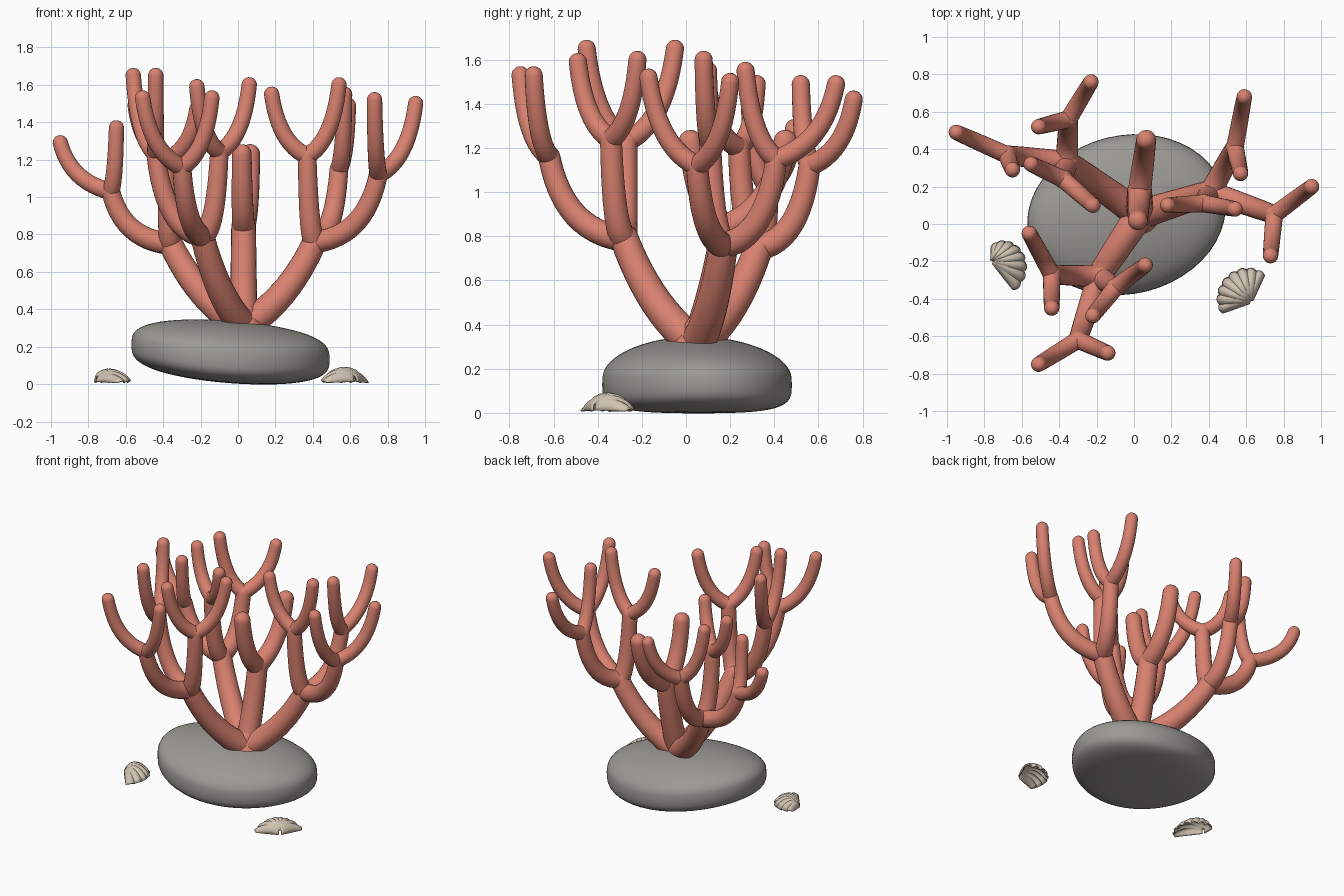
import bpy, bmesh, math
from mathutils import Vector

if "Cube" in bpy.data.objects:
    bpy.data.objects.remove(bpy.data.objects["Cube"])


def material(name, rgb):
    m = bpy.data.materials.new(name)
    m.use_nodes = True
    m.diffuse_color = (*rgb, 1)
    bsdf = m.node_tree.nodes["Principled BSDF"]
    bsdf.inputs["Base Color"].default_value = (*rgb, 1)
    bsdf.inputs["Roughness"].default_value = 0.8
    return m


CORAL = material("coral pink", (0.69, 0.22, 0.16))
STONE = material("stone grey", (0.33, 0.32, 0.295))
CREAM = material("shell cream", (0.64, 0.55, 0.45))


def finish(bm, name, mat, angle=60):
    bmesh.ops.recalc_face_normals(bm, faces=bm.faces)
    mesh = bpy.data.meshes.new(name)
    bm.to_mesh(mesh)
    bm.free()
    mesh.materials.append(mat)
    ob = bpy.data.objects.new(name, mesh)
    bpy.context.collection.objects.link(ob)
    bpy.ops.object.select_all(action="DESELECT")
    ob.select_set(True)
    bpy.context.view_layer.objects.active = ob
    bpy.ops.object.shade_smooth_by_angle(angle=math.radians(angle))
    return ob


def tube(bm, start, end, r0, r1, reach, lift, steps=12, sides=20):
    """Tapered upward-bending limb with a rounded end."""
    a, c = Vector(start), Vector(end)
    d = c - a
    b = a + Vector((d.x * reach, d.y * reach, d.z * lift))
    rows = []
    for i in range(steps + 1):
        t = i / steps
        p = a * (1 - t) ** 2 + b * 2 * t * (1 - t) + c * t * t
        tan = ((b - a) * (1 - t) + (c - b) * t).normalized()
        rows.append((p, tan, r0 + (r1 - r0) * t))
    for i in range(1, 6):
        q = i / 6 * math.pi / 2
        rows.append((c + tan * r1 * math.sin(q), tan, r1 * math.cos(q)))
    rings = []
    side = Vector((0.31, 0.95, 0)).cross(rows[0][1])
    for p, t, r in rows:
        side = (side - t * side.dot(t)).normalized()
        other = t.cross(side)
        rings.append([bm.verts.new(p + r * (side * math.cos(k * math.tau / sides)
                      + other * math.sin(k * math.tau / sides))) for k in range(sides)])
    for lo, hi in zip(rings, rings[1:]):
        for k in range(sides):
            n = (k + 1) % sides
            bm.faces.new((lo[k], lo[n], hi[n], hi[k]))
    bm.faces.new(rings[0])
    bm.faces.new(rings[-1])


# Coral limbs: main joint, then forks, each with its two tips
ROOT = (0.03, 0.05, 0.31)
LIMBS = {
    "front_limb": ((-0.19, -0.28, 0.79), [
        ((-0.30, -0.62, 1.16), (-0.51, -0.75, 1.53), (-0.14, -0.69, 1.53)),
        ((-0.44, -0.27, 1.23), (-0.56, -0.05, 1.65), (-0.44, -0.45, 1.65)),
        ((-0.10, -0.34, 1.24), (0.06, -0.22, 1.60), (-0.22, -0.49, 1.59))]),
    "left_limb": ((0.41, 0.17, 0.76), [
        ((0.75, 0.05, 1.12), (0.95, 0.20, 1.50), (0.73, -0.17, 1.52)),
        ((0.37, 0.11, 1.22), (0.18, 0.10, 1.55), (0.54, 0.08, 1.60)),
        ((0.54, 0.41, 1.15), (0.59, 0.68, 1.49), (0.57, 0.27, 1.55))]),
    "right_limb": ((-0.36, 0.33, 0.75), [
        ((-0.68, 0.37, 1.03), (-0.95, 0.49, 1.29), (-0.65, 0.29, 1.37)),
        ((-0.35, 0.56, 1.12), (-0.23, 0.76, 1.42), (-0.51, 0.52, 1.49)),
        ((-0.38, 0.24, 1.20), (-0.55, 0.32, 1.49), (-0.22, 0.10, 1.47))]),
}
for name, (joint, forks) in LIMBS.items():
    bm = bmesh.new()
    tube(bm, ROOT, joint, 0.08, 0.065, 0.62, 0.3)
    for fork, *tips in forks:
        tube(bm, joint, fork, 0.06, 0.05, 0.8, 0.08)
        for tip in tips:
            tube(bm, fork, tip, 0.047, 0.041, 0.8, 0.2)
    finish(bm, name, CORAL)

# Short back limb with a single fork
bm = bmesh.new()
joint = (0.03, 0.18, 0.84)
tube(bm, ROOT, joint, 0.075, 0.066, 0.6, 0.4)
for tip in ((0.065, 0.45, 1.23), (0.02, 0.02, 1.23)):
    tube(bm, joint, tip, 0.062, 0.053, 0.8, 0.2)
finish(bm, "back_limb", CORAL)

# Flared foot gripping the stone
bm = bmesh.new()
tube(bm, (0.035, 0.045, 0.27), (0.035, 0.055, 0.37), 0.125, 0.07, 0.5, 0.5)
finish(bm, "coral_foot", CORAL)

# Stone: squashed, slightly tilted pebble
bm = bmesh.new()
bmesh.ops.create_uvsphere(bm, u_segments=48, v_segments=32, radius=1)
for v in bm.verts:
    x, y, z = v.co
    height = math.copysign(abs(z) ** 0.65, z)
    v.co = (-0.04 + 0.53 * x + 0.03 * y, 0.05 + 0.43 * y + 0.02 * x,
            0.172 + 0.167 * height - 0.04 * x - 0.045 * y * y)
finish(bm, "base_stone", STONE, 180)


def seashell(name, hinge, first, last, lengths, height, ribs=8):
    """Ribbed fan, domed between its hinge and scalloped rim."""
    bm = bmesh.new()
    cols, rows = ribs * 6, 10
    grid = []
    for i in range(cols + 1):
        t = i / cols
        ang = math.radians(first + (last - first) * t)
        near, mid, far = lengths
        length = near * (1 - t) ** 2 + mid * 2 * t * (1 - t) + far * t * t
        wave = abs(math.sin(math.pi * ribs * t))
        arch = math.sqrt(max(0, 1 - (2 * t - 1) ** 2))
        line = []
        for j in range(rows + 1):
            s = 0.06 + 0.94 * j / rows
            r = length * s * (1 + 0.06 * s * (wave - 0.6))
            dome = math.sin(math.pi * s ** 0.9) ** 0.7 if j < rows else 0
            z = 0.012 + height * arch * dome + 0.009 * (wave - 0.5) * s
            line.append(bm.verts.new((hinge[0] + r * math.cos(ang),
                                      hinge[1] + r * math.sin(ang), z)))
        grid.append(line)
    for a, b in zip(grid, grid[1:]):
        for j in range(rows):
            bm.faces.new((a[j], b[j], b[j + 1], a[j + 1]))
    ob = finish(bm, name, CREAM, 40)
    mod = ob.modifiers.new("thickness", "SOLIDIFY")
    mod.thickness = 0.008
    mod.offset = 0


seashell("left_shell", (0.63, -0.42), 65, 200, (0.165, 0.21, 0.17), 0.075)
seashell("right_shell", (-0.765, -0.20), 88, -52, (0.08, 0.20, 0.20), 0.065)
